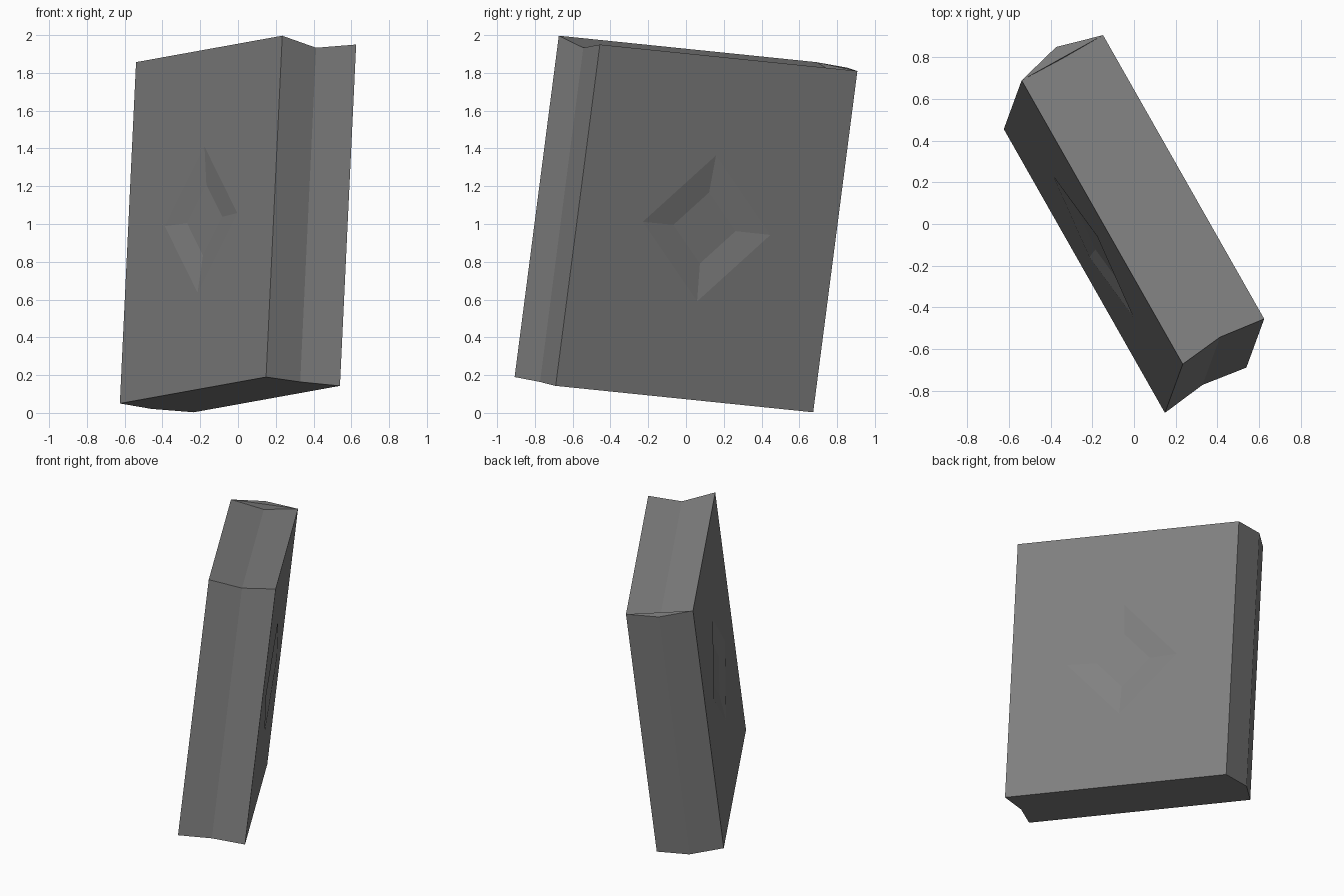
import bpy, bmesh
from mathutils import Matrix, Vector

if "Cube" in bpy.data.objects:
    bpy.data.objects.remove(bpy.data.objects["Cube"], do_unlink=True)

# One flat grey
grey = bpy.data.materials.new("book_grey")
grey.use_nodes = True
color = (0.22, 0.22, 0.22, 1)
grey.diffuse_color = color
grey.node_tree.nodes["Principled BSDF"].inputs["Base Color"].default_value = color

# Half sizes: width, thickness, height
W, T, H = 0.787, 0.225, 0.912
SPINE, PAGE, GROOVE = 0.06, 0.03, 0.038
OUTER, INNER, DEPTH = 0.39, 0.19, 0.022

bm = bmesh.new()


def vert(x, y, z):
    return bm.verts.new((x, y, z))


def ring(corners, diamond):
    """Join a rectangle to a diamond lying inside it."""
    for i in range(4):
        j = (i + 1) % 4
        bm.faces.new((corners[i], corners[j], diamond[i]))
        bm.faces.new((corners[j], diamond[j], diamond[i]))


def cover(side):
    """Cover board with a recessed diamond; returns its corners."""
    y = side * T
    corners = [vert(x * W, y, z * H) for x, z in ((-1, -1), (1, -1), (1, 1), (-1, 1))]
    dirs = ((0, -1), (1, 0), (0, 1), (-1, 0))
    rim = [vert(x * OUTER, y, z * OUTER) for x, z in dirs]
    floor = [vert(x * INNER, y - side * DEPTH, z * INNER) for x, z in dirs]
    ring(corners, rim)
    for i in range(4):
        j = (i + 1) % 4
        bm.faces.new((rim[i], rim[j], floor[j], floor[i]))
    bm.faces.new(floor)
    return corners


front, back = cover(-1), cover(1)

# Middle ridge of the spine and valley of the page edges
spine_low, spine_top = vert(-W - SPINE, 0, -H), vert(-W - SPINE, 0, H)
page_low, page_top = vert(W - PAGE, 0, -H), vert(W - PAGE, 0, H - GROOVE)
lip_top = vert(-W, 0, H - GROOVE)
for c in (front, back):
    bm.faces.new((c[0], c[3], spine_top, spine_low))
    bm.faces.new((c[1], c[2], page_top, page_low))
    bm.faces.new((c[3], c[2], page_top, lip_top))

# Spine cap with its lip, and the underside
bm.faces.new((front[3], spine_top, back[3]))
bm.faces.new((front[3], lip_top, back[3]))
bm.faces.new((front[0], front[1], page_low, back[1], back[0], spine_low))

bmesh.ops.recalc_face_normals(bm, faces=bm.faces[:])

# Lean the whole book
u = Vector((0.775, -1.365, 0.14)).normalized()
v = Vector((0.085, 0.235, 1.805))
v = (v - u * v.dot(u)).normalized()
w = v.cross(u)
bm.transform(Matrix.Translation((0, 0, 1)) @ Matrix((u, w, v)).transposed().to_4x4())

mesh = bpy.data.meshes.new("book")
bm.to_mesh(mesh)
bm.free()
mesh.materials.append(grey)
book = bpy.data.objects.new("book", mesh)
bpy.context.collection.objects.link(book)
